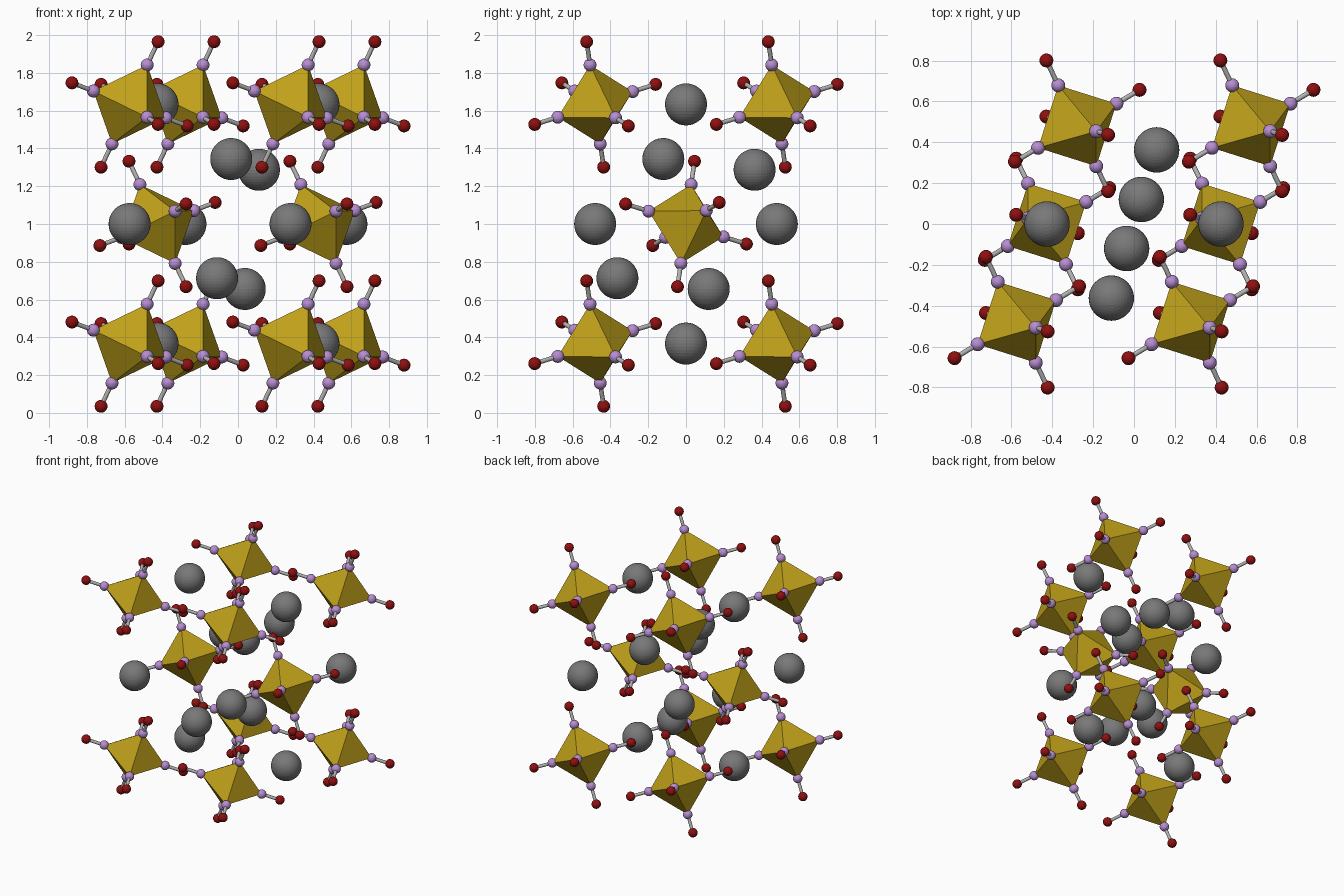
import bpy, bmesh, math
from mathutils import Vector, Matrix

if "Cube" in bpy.data.objects:
    bpy.data.objects.remove(bpy.data.objects["Cube"])


def material(name, rgb):
    m = bpy.data.materials.new(name)
    m.diffuse_color = (*rgb, 1)
    m.use_nodes = True
    m.node_tree.nodes["Principled BSDF"].inputs["Base Color"].default_value = m.diffuse_color
    return m


GOLD = material("gold", (0.53, 0.36, 0.01))
LILAC = material("lilac", (0.48, 0.27, 0.65))
RED = material("dark_red", (0.28, 0.005, 0.005))
DARK = material("dark_grey", (0.19, 0.19, 0.19))
STICK = material("stick_grey", (0.45, 0.45, 0.45))


def finish(bm, name, mat):
    mesh = bpy.data.meshes.new(name)
    bm.to_mesh(mesh)
    bm.free()
    mesh.materials.append(mat)
    return mesh


def balls(name, centres, radius, mat, seg):
    bm = bmesh.new()
    for c in centres:
        bmesh.ops.create_uvsphere(bm, u_segments=seg, v_segments=seg // 2,
                                  radius=radius, matrix=Matrix.Translation(c))
    return finish(bm, name, mat)


def rods(name, pairs, radius, mat):
    bm = bmesh.new()
    for a, b in pairs:
        d = b - a
        rot = d.to_track_quat('Z', 'Y').to_matrix().to_4x4()
        bmesh.ops.create_cone(bm, cap_ends=True, segments=16, radius1=radius,
                              radius2=radius, depth=d.length,
                              matrix=Matrix.Translation((a + b) / 2) @ rot)
    for f in bm.faces:
        f.smooth = len(f.verts) == 4
    return finish(bm, name, mat)


def octahedron(name, verts, mat):
    bm = bmesh.new()
    for v in verts:
        bm.verts.new(v)
    bmesh.ops.convex_hull(bm, input=bm.verts)
    bmesh.ops.recalc_face_normals(bm, faces=bm.faces)
    return finish(bm, name, mat)


def place(name, mesh, loc, turn=0.0):
    ob = bpy.data.objects.new(name, mesh)
    ob.location = loc
    ob.rotation_euler.z = turn
    bpy.context.collection.objects.link(ob)


# one cluster: three axes, each with an opposite end
inner = [Vector(v) for v in ((0.093, -0.027, 0.209), (-0.192, -0.108, 0.071),
                             (0.093, -0.198, -0.068))]
outer = [Vector(v) for v in ((0.151, -0.045, 0.332), (-0.305, -0.176, 0.114),
                             (0.151, -0.320, -0.106))]
inner += [-v for v in inner]
outer += [-v for v in outer]

parts = {
    "octahedron": octahedron("octahedron", inner, GOLD),
    "corner_atoms": balls("corner_atoms", inner, 0.034, LILAC, 24),
    "bonds": rods("bonds", list(zip(inner, outer)), 0.012, STICK),
    "end_atoms": balls("end_atoms", outer, 0.034, RED, 24),
}

# clusters: sheared outer layers, half-turned middle layer
A, SHEAR, B, H = 0.426, 0.148, 0.481, 0.633
clusters = [((sx * A + sy * SHEAR, sy * B, 1 + sz * H), 0.0)
            for sx in (-1, 1) for sy in (-1, 1) for sz in (-1, 1)]
clusters += [((sx * A, 0, 1), math.pi) for sx in (-1, 1)]
for i, (loc, turn) in enumerate(clusters):
    for name, mesh in parts.items():
        place(f"{name}_{i + 1}", mesh, loc, turn)

# large grey atoms between the clusters
big = balls("large_atom", [Vector()], 0.111, DARK, 40)
spots = [(sx * A + sy * SHEAR, sy * B, 1) for sx in (-1, 1) for sy in (-1, 1)]
spots += [(sx * A, 0, 1 + sz * H) for sx in (-1, 1) for sz in (-1, 1)]
for s in (-1, 1):
    spots += [(-0.036 * s, -0.120 * s, 1 + 0.344 * s),
              (0.111 * s, 0.363 * s, 1 + 0.287 * s)]
for i, loc in enumerate(spots):
    place(f"large_atom_{i + 1}", big, loc)
